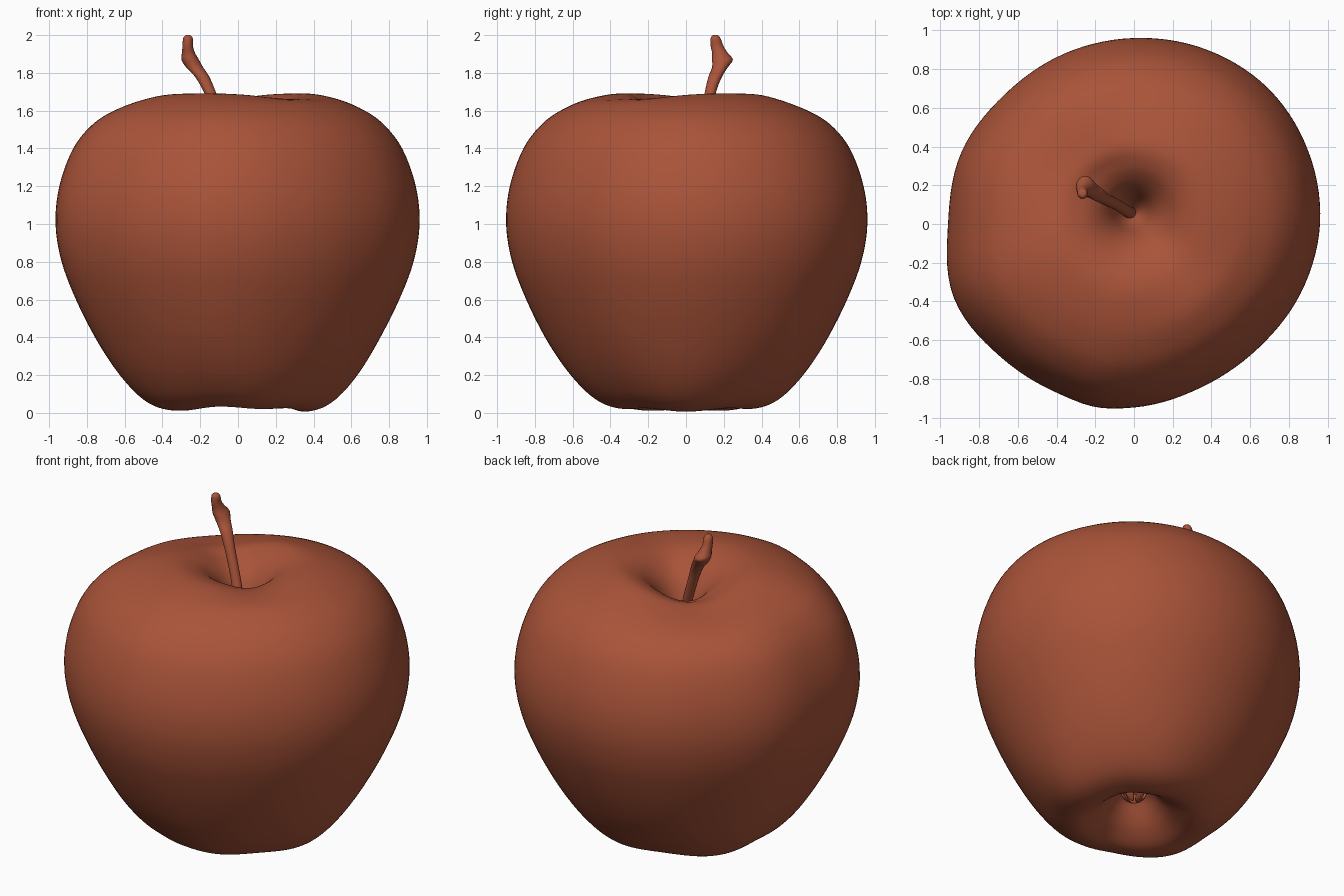
import bpy, bmesh, math
from mathutils import Vector

if "Cube" in bpy.data.objects:
    bpy.data.objects.remove(bpy.data.objects["Cube"])

SEG = 112

skin = bpy.data.materials.new("apple_red_brown")
skin.diffuse_color = (0.40, 0.088, 0.041, 1)
skin.use_nodes = True
skin.node_tree.nodes["Principled BSDF"].inputs["Base Color"].default_value = skin.diffuse_color


def spline(points, steps, closed=False):
    """Catmull-Rom samples through points of any dimension."""
    n, out = len(points), []
    for i in range(n if closed else n - 1):
        get = lambda j: points[j % n] if closed else points[max(0, min(n - 1, j))]
        a, b, c, d = get(i - 1), get(i), get(i + 1), get(i + 2)
        for s in range(steps):
            t = s / steps
            out.append([0.5 * (2 * q + (r - p) * t + (2 * p - 5 * q + 4 * r - u) * t * t
                               + (3 * q - p - 3 * r + u) * t ** 3)
                        for p, q, r, u in zip(a, b, c, d)])
    if not closed:
        out.append(list(points[-1]))
    return out


def loft(name, rings):
    """Skin a stack of rings (bottom to top) and cap both ends."""
    bm = bmesh.new()
    vs = [[bm.verts.new(p) for p in ring] for ring in rings]
    n = len(vs[0])
    for lo, hi in zip(vs, vs[1:]):
        for i in range(n):
            j = (i + 1) % n
            bm.faces.new((lo[i], lo[j], hi[j], hi[i]))
    bm.faces.new(vs[0][::-1])
    bm.faces.new(vs[-1])
    bmesh.ops.recalc_face_normals(bm, faces=bm.faces)
    me = bpy.data.meshes.new(name)
    bm.to_mesh(me)
    bm.free()
    for p in me.polygons:
        p.use_smooth = True
    me.materials.append(skin)
    ob = bpy.data.objects.new(name, me)
    bpy.context.collection.objects.link(ob)
    return ob


def smooth(a, b, x):
    t = max(0, min(1, (x - a) / (b - a)))
    return t * t * (3 - 2 * t)


def bump(a, centre, width):
    """Soft bump around one compass direction."""
    d = math.atan2(math.sin(a - centre), math.cos(a - centre))
    return math.exp(-(d / width) ** 2)


# Body: profile from the calyx basin round to the stem cavity
profile = [(0.012, .24), (.05, .235), (.1, .2), (.16, .13), (.22, .075), (.3, .03), (.37, .022),
           (.46, .05), (.55, .12), (.65, .24), (.75, .4), (.85, .6), (.925, .8), (.957, 1.0),
           (.937, 1.2), (.865, 1.4), (.76, 1.535), (.64, 1.615), (.5, 1.67), (.37, 1.692),
           (.26, 1.66), (.18, 1.595), (.12, 1.51), (.065, 1.39), (.012, 1.31)]
# Outline radius seen from the top, every 22.5 degrees from +x
outline = [[v] for v in (.96, .975, .985, .975, .96, .95, .945, .965, .96, 1.005, .972, .955,
                         .945, .912, .907, .932)]
scale = [v[0] / .957 for v in spline(outline, SEG // 16, True)]

rings = []
for r, z in spline(profile, 5):
    upper = z > 1
    low = 1 - smooth(.02, .45, z)
    cavity = 1 - smooth(.1, .6, r) if upper else 0
    ring = []
    for i in range(SEG):
        a = 2 * math.pi * i / SEG
        k = 1 + (scale[i] - 1 + .015 * bump(a, 4.5, .15)) * smooth(.1, .5, r)
        k += .008 * low * math.cos(5 * a) * smooth(.05, .2, r)
        if upper:       # saddle-shaped rim: back-left and front-right are lower
            near = smooth(.05, .3, r)
            dz = -.08 * bump(a, 2.36, .8) * near * (1 - smooth(.4, .95, r))
            dz -= .035 * bump(a, -.75, .6) * near * (1 - smooth(.35, .6, r))
        else:           # gentle lobes under the fruit
            dz = low * smooth(.08, .3, r) * (.008 - .008 * math.cos(2 * a)
                                             + .006 * (1 - math.cos(5 * a)) - .014)
        ring.append((r * k * math.cos(a) - .01 * cavity,
                     r * k * math.sin(a) + .06 * cavity, max(0, z + dz)))
    rings.append(ring)
loft("apple_body", rings)

# Stem: x, y, z, half width in x, half width in y
stem = [(-.01, .05, 1.26, .034, .034), (-.04, .07, 1.4, .03, .03), (-.09, .1, 1.55, .03, .028),
        (-.15, .13, 1.7, .032, .03), (-.19, .155, 1.78, .038, .036),
        (-.23, .18, 1.83, .045, .042), (-.253, .193, 1.87, .046, .055),
        (-.262, .18, 1.905, .035, .042), (-.266, .165, 1.94, .028, .034),
        (-.265, .157, 1.98, .026, .027), (-.265, .155, 1.997, .016, .016),
        (-.265, .155, 2.0, .004, .004)]
loft("stem", [[(x + rx * math.cos(t * math.pi / 8), y + ry * math.sin(t * math.pi / 8), z)
               for t in range(16)] for x, y, z, rx, ry in spline(stem, 4)])

# Dried sepals in the basin underneath
for s in range(5):
    a = 2 * math.pi * (s + .3) / 5
    out, side = Vector((math.cos(a), math.sin(a), 0)), Vector((-math.sin(a), math.cos(a), 0))
    path = [(.07, .23, .03), (.06, .18, .026), (.03, .15, .018), (.015, .14, .004)]
    loft("sepal_%d" % (s + 1),
         [[out * (d + .3 * w * math.cos(t * math.pi / 4)) + side * (w * math.sin(t * math.pi / 4))
           + Vector((0, 0, z)) for t in range(8)] for d, z, w in spline(path, 3)])
